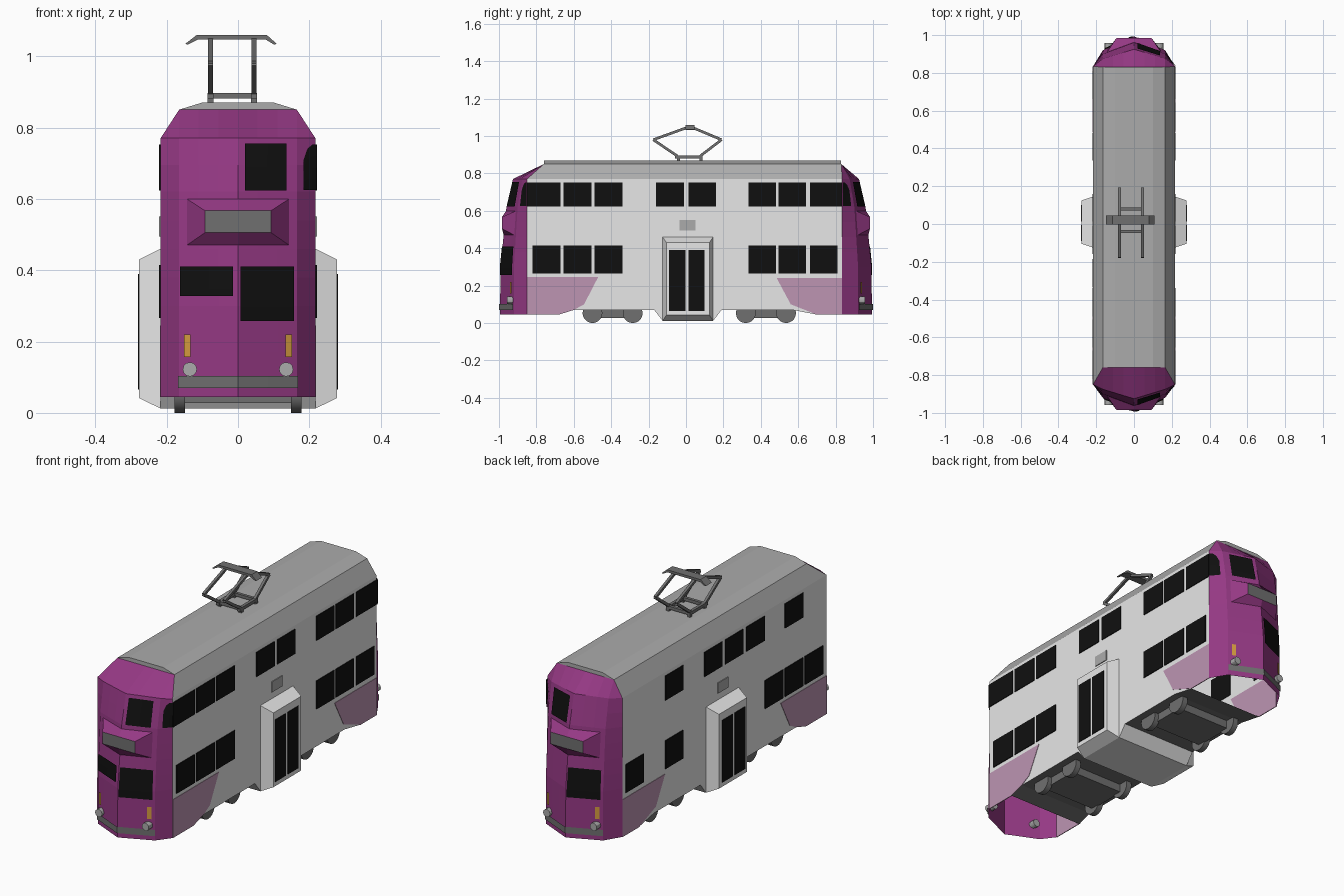
import bpy, bmesh, math
from mathutils import Vector, Matrix

if "Cube" in bpy.data.objects:
    bpy.data.objects.remove(bpy.data.objects["Cube"])


def material(name, rgb):
    m = bpy.data.materials.new(name)
    m.diffuse_color = (*rgb, 1)
    m.use_nodes = True
    m.node_tree.nodes["Principled BSDF"].inputs["Base Color"].default_value = m.diffuse_color
    return m


WHITE = material("white_paint", (0.80, 0.80, 0.80))
ROOF = material("roof_grey", (0.41, 0.41, 0.41))
PURPLE = material("purple_paint", (0.30, 0.04, 0.23))
PINK = material("pale_purple", (0.51, 0.30, 0.45))
BLACK = material("black_glass", (0.005, 0.005, 0.005))
GREY = material("dark_grey", (0.16, 0.16, 0.16))
AMBER = material("amber", (0.66, 0.33, 0.05))
W = 0.217  # half width of the body


def build(name, verts, faces, mats, idx=None):
    me = bpy.data.meshes.new(name)
    me.from_pydata([tuple(v) for v in verts], [], faces)
    for m in mats:
        me.materials.append(m)
    if idx:
        for p, i in zip(me.polygons, idx):
            p.material_index = i
    bm = bmesh.new()
    bm.from_mesh(me)
    bmesh.ops.remove_doubles(bm, verts=bm.verts, dist=1e-5)
    bmesh.ops.recalc_face_normals(bm, faces=bm.faces)
    bm.to_mesh(me)
    bm.free()
    ob = bpy.data.objects.new(name, me)
    bpy.context.collection.objects.link(ob)
    return ob


def prisms(name, shapes, axis, a, b, mat):
    """Extrude flat outlines along x (axis 0) or y (axis 1) from a to b."""
    verts, faces = [], []
    for pts in shapes:
        o, n = len(verts), len(pts)
        for d in (a, b):
            verts += [(d, p, q) if axis == 0 else (p, d, q) for p, q in pts]
        faces += [list(range(o, o + n)), list(range(o + n, o + 2 * n))]
        faces += [[o + i, o + (i + 1) % n, o + n + (i + 1) % n, o + n + i] for i in range(n)]
    return build(name, verts, faces, [mat])


def rect(a, b, c, d):
    return [(a, c), (b, c), (b, d), (a, d)]


def bars(name, segs, r, mat):
    """Square bars between pairs of points."""
    verts, faces = [], []
    for p, q in segs:
        p, q = Vector(p), Vector(q)
        d = (q - p).normalized()
        u = d.cross(Vector((1, 0, 0)) if abs(d.x) < 0.9 else Vector((0, 1, 0))).normalized()
        v = d.cross(u)
        o = len(verts)
        for c in (p, q):
            verts += [c + u * r * i + v * r * j for i, j in ((-1, -1), (1, -1), (1, 1), (-1, 1))]
        faces += [[o, o + 1, o + 2, o + 3], [o + 4, o + 5, o + 6, o + 7]]
        faces += [[o + i, o + (i + 1) % 4, o + 4 + (i + 1) % 4, o + 4 + i] for i in range(4)]
    return build(name, verts, faces, [mat])


def cylinder(name, centre, r, depth, axis, sides, mat):
    bm = bmesh.new()
    bmesh.ops.create_cone(bm, cap_ends=True, segments=sides, radius1=r, radius2=r, depth=depth,
                          matrix=Matrix.Translation(centre) @ Matrix.Rotation(math.pi / 2, 4, axis))
    me = bpy.data.meshes.new(name)
    bm.to_mesh(me)
    bm.free()
    me.materials.append(mat)
    ob = bpy.data.objects.new(name, me)
    bpy.context.collection.objects.link(ob)
    bpy.ops.object.select_all(action='DESELECT')
    ob.select_set(True)
    bpy.context.view_layer.objects.active = ob
    bpy.ops.object.shade_smooth_by_angle()


# Body shell: one section lofted along the length, with the low step in the middle
stations = [(-0.85, .045), (-0.68, .045), (-0.6, .07), (-0.17, .07), (-0.125, .012),
            (0.145, .012), (0.19, .07), (0.57, .07), (0.7, .045), (0.835, .045)]
verts, faces, idx = [], [], []
for y, zb in stations:
    half = [(W, zb), (W, .77), (.165, .85), (.1, .87)]
    for x, z in [(-x, z) for x, z in half] + half[::-1]:
        yy = {-0.85: -0.76, 0.835: 0.83}.get(y, y) if z > .8 else y
        verts.append((x, yy, z))
for s in range(len(stations) - 1):
    for k in range(8):
        y0, y1 = stations[s][0], stations[s + 1][0]
        if k == 7 and max(abs(y0), abs(y1)) > 0.72:
            continue  # open underside at both ends
        a, b = s * 8 + k, s * 8 + (k + 1) % 8
        faces.append([a, b, b + 8, a + 8])
        idx.append(0 if k in (0, 6) or (k == 7 and max(abs(y0), abs(y1)) < 0.2) else 2 if k == 7 else 1)
for o in (0, 8 * (len(stations) - 1)):
    faces.append([o + 2, o + 3, o + 4, o + 5])
    idx.append(1)
build("body_shell", verts, faces, [WHITE, ROOF, GREY], idx)


# Rounded-off ends: s runs -2..2 across the nose, creases at 0 and +-1
def nose(s, z, d, off=0.0):
    yb, top = (.85, .76) if d < 0 else (.835, .83)
    lv = [(.045, .994, .92, yb, W), (.3, .992, .92, yb, W), (.62, .96, .90, yb, W),
          (.77, .925, .875, yb, W), (.85, top, top, top, .165)]
    i = next(i for i in range(4) if z <= lv[i + 1][0] + 1e-6)
    t = (z - lv[i][0]) / (lv[i + 1][0] - lv[i][0])
    _, y0, y1, y2, xb = [p + (q - p) * t for p, q in zip(lv[i], lv[i + 1])]
    a, sg = abs(s), (1 if s >= 0 else -1)
    x, y = (.165 * a, y0 + (y1 - y0) * a) if a <= 1 else (.165 + (xb - .165) * (a - 1), y1 + (y2 - y1) * (a - 1))
    nx, ny = (0, 1) if a < .01 else (.44, .9) if a <= 1 else (.7, .71)
    return (sg * (x + nx * off), d * (y + ny * off), z)


def sheet(name, cols, d, mat, off):
    """Patch on the nose; each column is (s, low z, high z)."""
    n = 4
    verts = [nose(s, a + (b - a) * j / n, d, off) for s, a, b in cols for j in range(n + 1)]
    faces = [[i * (n + 1) + j, (i + 1) * (n + 1) + j, (i + 1) * (n + 1) + j + 1, i * (n + 1) + j + 1]
             for i in range(len(cols) - 1) for j in range(n)]
    return build(name, verts, faces, [mat])


def panel(name, x0, x1, z0, z1, d, mat):
    xs = sorted({x0, x1, *[c for c in (-.08, 0, .08) if x0 < c < x1]})
    sheet(name, [(x / .165, z0, z1) for x in xs], d, mat, .006)


for d, end in ((-1, "front"), (1, "rear")):
    zs = [.045, .17, .3, .38, .46, .54, .62, .695, .77, .85]
    ss = [-2, -1, -.67, -.33, 0, .33, .67, 1, 2]
    m = len(ss)
    verts = [nose(s, z, d) for z in zs for s in ss]
    faces = [[j * m + i, j * m + i + 1, (j + 1) * m + i + 1, (j + 1) * m + i]
             for j in range(len(zs) - 1) for i in range(m - 1)]
    build(end + "_nose", verts, faces, [PURPLE])
    # Nose windows
    panel(end + "_upper_window", .017, .134, .624, .755, d, BLACK)
    sheet(end + "_corner_window", [(1.3, .625, .71), (1.5, .625, .74), (1.75, .625, .752), (2, .625, .752)],
          d, BLACK, .005)
    if d < 0:
        panel("front_lower_window_right", .005, .154, .258, .41, d, BLACK)
        panel("front_lower_window_left", -.16, -.011, .328, .411, d, BLACK)
    else:
        panel("rear_lower_window", -.154, -.005, .258, .41, d, BLACK)
    # Bumper, indicators and lamps
    panel(end + "_bumper", -.165, .165, .07, .103, d, GREY)
    for s in (-1, 1):
        a, b = sorted((s * .131, s * .149))
        panel(end + "_indicator", a, b, .157, .22, d, AMBER)
        cylinder(end + "_headlamp", (s * .135, d * .933, .122), .02, .05, 'X', 12, ROOF)
    # Destination hood: raised frustum with a grey face
    ring = [nose(s, z, d) for z, row in ((.47, (-.87, 0, .87)), (.6, (.87, 0, -.87))) for s in row]
    ring += [(x, d * .984, z) for z, row in ((.505, (-.093, 0, .093)), (.567, (.093, 0, -.093))) for x in row]
    fs = [[i, (i + 1) % 6, 6 + (i + 1) % 6, 6 + i] for i in range(6)] + [[6, 7, 8, 9, 10, 11]]
    build(end + "_sign_hood", ring, fs, [PURPLE, GREY], [0] * 6 + [1])

# Side windows, panels and doors
three = [(-.82, -.67), (-.655, -.505), (-.49, -.34)]
rear3 = [(.335, .482), (.495, .642), (.662, .81)]
mid = [(-.16, -.01), (.013, .16)]
upper = {1: [(-.85, -.67)] + three[1:] + mid + rear3[:2] + [(.662, .835)],
         -1: [three[1], (-.335, -.185)] + mid + rear3[:1]}
lower = {1: three + rear3, -1: three + [rear3[0], rear3[2]]}
for s, side in ((1, "right"), (-1, "left")):
    x0, x1 = s * (W - .002), s * (W + .004)
    prisms(side + "_windows", [rect(a, b, .624, .752) for a, b in upper[s]]
           + [rect(a, b, .266, .414) for a, b in lower[s]], 0, x0, x1, BLACK)
    prisms(side + "_sign_panel", [rect(-.035, .05, .495, .55)], 0, x0, x1, ROOF)
    prisms(side + "_lower_stripes", [
        [(-.85, .245), (-.47, .245), (-.545, .1), (-.6, .07), (-.68, .045), (-.85, .045)],
        [(.835, .24), (.485, .24), (.56, .1), (.7, .045), (.835, .045)]], 0, x0, s * (W + .002), PINK)
    # Projecting door box with bevelled rim
    ring = [(s * W, y, z) for y, z in rect(-.125, .145, .012, .46)]
    ring += [(s * .278, y, z) for y, z in rect(-.105, .125, .042, .43)]
    build(side + "_door_box", ring, [[i, (i + 1) % 4, 4 + (i + 1) % 4, 4 + i] for i in range(4)] + [[4, 5, 6, 7]],
          [WHITE])
    prisms(side + "_door_panes", [rect(-.09, -.004, .065, .39), rect(.013, .1, .065, .39)], 0,
           s * .276, s * .281, BLACK)

# Bogies and wheels
for a, b in ((-.5, -.285), (.32, .535)):
    prisms("bogie_frame", [rect(a, b, .028, .075)], 0, -.155, .155, GREY)
    for y in (a, b):
        for s in (-1, 1):
            cylinder("wheel", (s * .163, y, .053), .053, .03, 'Y', 20, GREY)

# Roof current collector: base, diamond arms and bent contact head
xs = (-.077, .045)
bars("collector_base", [((-.085, y, .889), (.053, y, .889)) for y in (-.04, .08)]
     + [((x, -.06, .889), (x, .088, .889)) for x in xs]
     + [((x, y, .865), (x, y, .889)) for x in xs for y in (-.04, .08)], .008, GREY)
arms = []
for x in xs:
    for base, knee, top in ((-.045, -.175, .005), (.075, .19, .035)):
        arms += [((x, base, .892), (x, knee, .98)), ((x, knee, .98), (x, top, 1.045))]
bars("collector_arms", arms, .007, GREY)
prisms("collector_head", [[(-.147, 1.035), (-.115, 1.06), (.08, 1.06), (.108, 1.035), (.102, 1.032),
                           (.077, 1.047), (-.112, 1.047), (-.141, 1.032)]], 1, -.003, .045, GREY)
